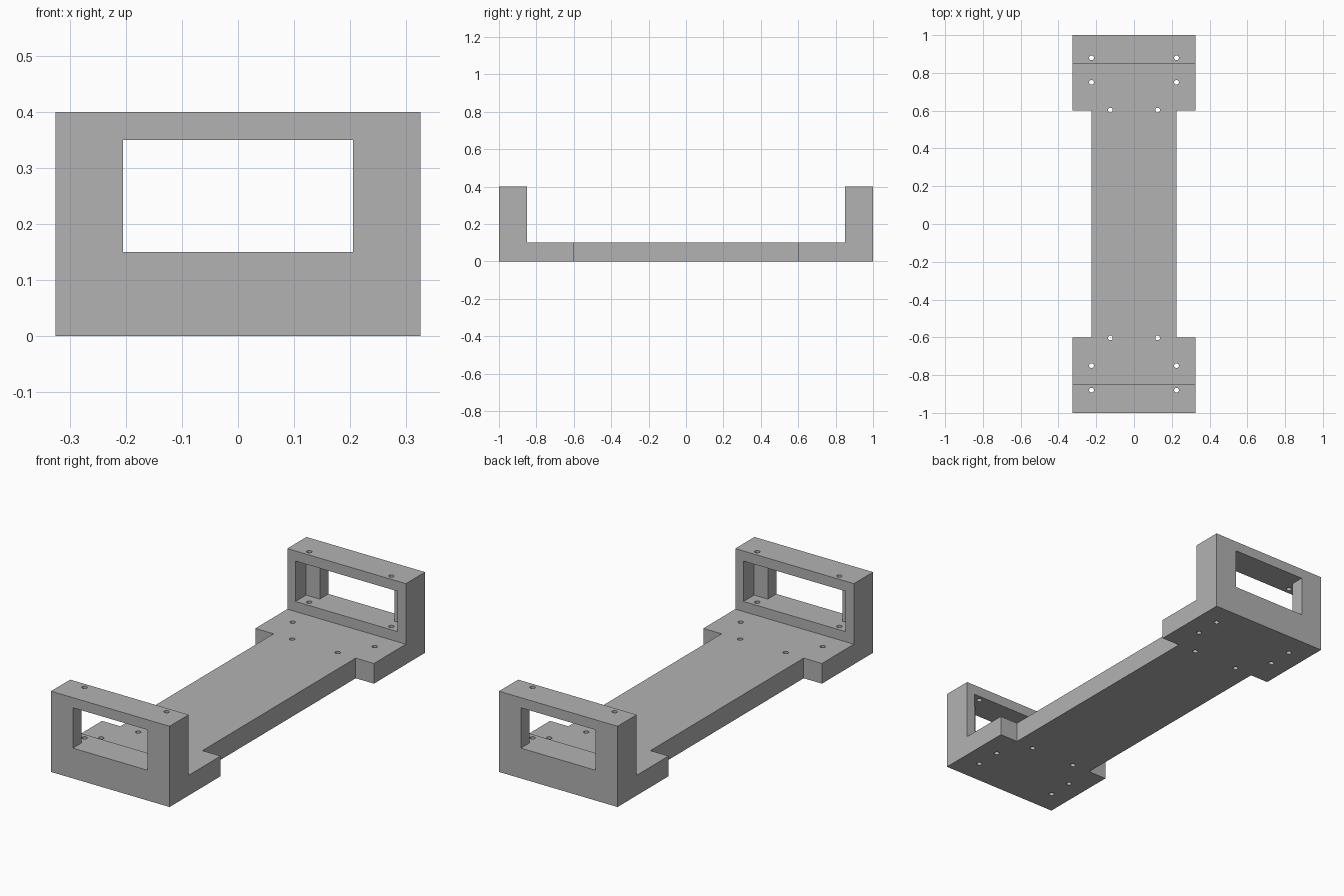
import bpy
import bmesh
from mathutils import Matrix, Vector

cube = bpy.data.objects.get("Cube")
if cube:
    bpy.data.objects.remove(cube, do_unlink=True)

# Overall sizes
HALF_W, HALF_L, HEIGHT = 0.325, 1.0, 0.4
PLATE_T, FRAME_T = 0.1, 0.15
WAIST_W, WAIST_L = 0.225, 0.6
WIN_LOW, WIN_HIGH = 0.15, 0.35
INNER = HALF_L - FRAME_T
LIP = 0.067
HOLE_R = 0.0125

grey = bpy.data.materials.new("plain grey")
grey.use_nodes = True
colour = (0.448, 0.448, 0.448, 1)
grey.diffuse_color = colour
grey.node_tree.nodes["Principled BSDF"].inputs["Base Color"].default_value = colour


def make_object(name, bm):
    bmesh.ops.recalc_face_normals(bm, faces=bm.faces)
    mesh = bpy.data.meshes.new(name)
    bm.to_mesh(mesh)
    bm.free()
    obj = bpy.data.objects.new(name, mesh)
    obj.data.materials.append(grey)
    bpy.context.scene.collection.objects.link(obj)
    return obj


def add_box(bm, low, high):
    low, high = Vector(low), Vector(high)
    place = Matrix.Translation((low + high) / 2) @ Matrix.Diagonal((*(high - low), 1))
    bmesh.ops.create_cube(bm, size=1, matrix=place)


def cut(body, bm, name):
    cutter = make_object(name, bm)
    cutter.hide_render = True
    mod = body.modifiers.new(name, "BOOLEAN")
    mod.operation = "DIFFERENCE"
    mod.solver = "EXACT"
    mod.object = cutter
    bpy.context.view_layer.objects.active = body
    bpy.ops.object.modifier_apply(modifier=name)
    bpy.data.objects.remove(cutter, do_unlink=True)


# Bracket body: U-shaped side profile extruded across the width
half = [(HALF_L, 0), (HALF_L, HEIGHT), (INNER, HEIGHT), (INNER, PLATE_T)]
profile = half + [(-y, z) for y, z in reversed(half)]
bm = bmesh.new()
face = bm.faces.new([bm.verts.new((-HALF_W, y, z)) for y, z in profile])
side = bmesh.ops.extrude_face_region(bm, geom=[face])
verts = [v for v in side["geom"] if isinstance(v, bmesh.types.BMVert)]
bmesh.ops.translate(bm, verts=verts, vec=(2 * HALF_W, 0, 0))
body = make_object("mounting_bracket", bm)

# Narrow waist of the plate
bm = bmesh.new()
for s in (-1, 1):
    xs = sorted((s * WAIST_W, s * 0.5))
    add_box(bm, (xs[0], -WAIST_L, -0.1), (xs[1], WAIST_L, 0.5))
cut(body, bm, "waist_cutter")

# Windows through both end frames
bm = bmesh.new()
add_box(bm, (-0.205, -1.2, WIN_LOW), (0.205, 1.2, WIN_HIGH))
cut(body, bm, "window_cutter")

# Wider pockets on the inner side of each frame
bm = bmesh.new()
reach = HALF_L - LIP
add_box(bm, (-0.28, -reach, WIN_LOW), (0.28, reach, WIN_HIGH))
cut(body, bm, "pocket_cutter")

# Vertical screw holes
bm = bmesh.new()
for x, y in ((0.225, 0.88), (0.225, 0.75), (0.125, 0.603)):
    for sx in (-1, 1):
        for sy in (-1, 1):
            bmesh.ops.create_cone(
                bm, cap_ends=True, segments=24, radius1=HOLE_R, radius2=HOLE_R,
                depth=1, matrix=Matrix.Translation((sx * x, sy * y, 0.2)))
cut(body, bm, "screw_hole_cutter")

# Smooth hole walls, sharp corners everywhere else
bpy.ops.object.select_all(action="DESELECT")
body.select_set(True)
bpy.context.view_layer.objects.active = body
bpy.ops.object.shade_smooth_by_angle()
